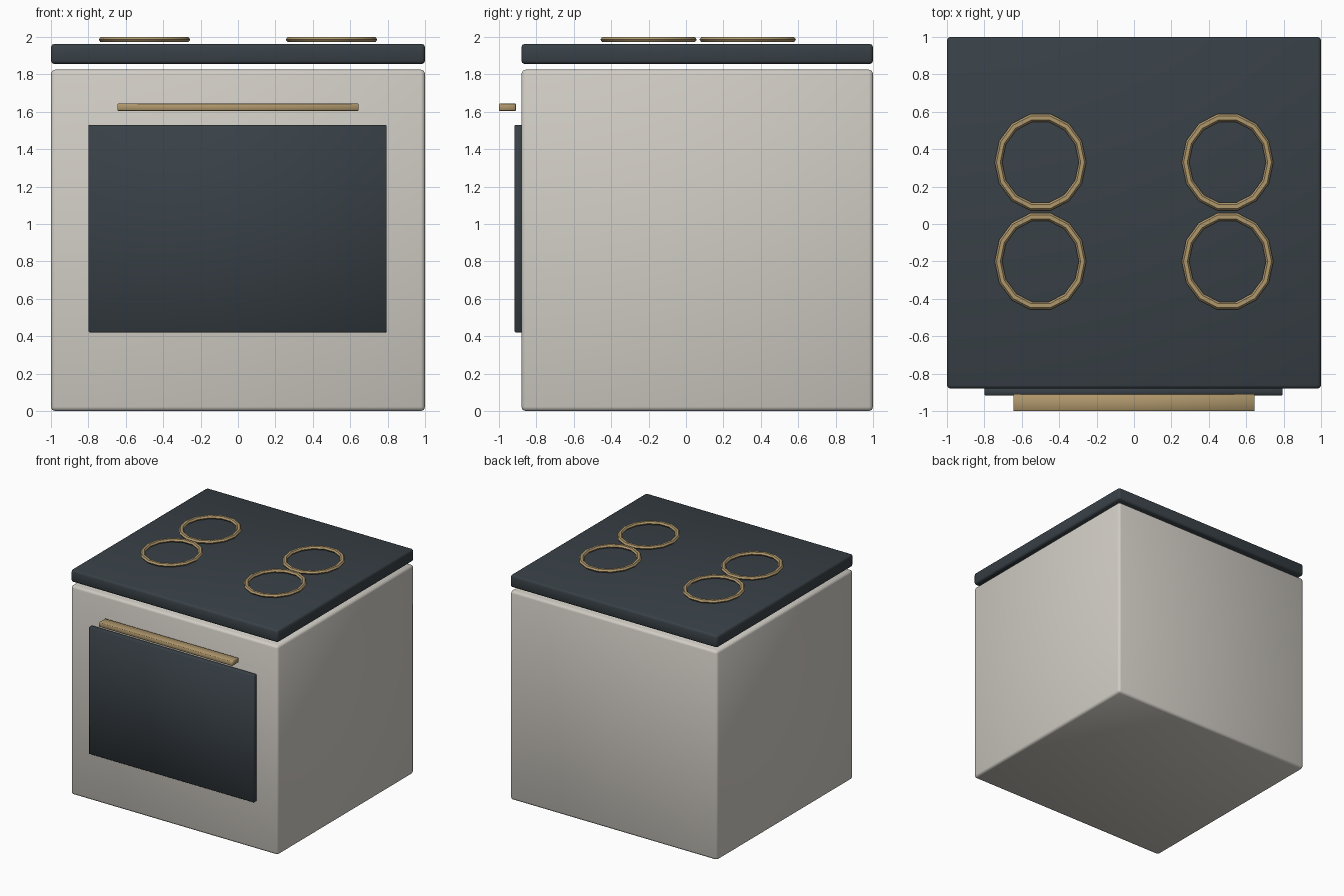
import bpy, math

if "Cube" in bpy.data.objects:
    bpy.data.objects.remove(bpy.data.objects["Cube"])


def material(name, rgb):
    m = bpy.data.materials.new(name)
    m.diffuse_color = (*rgb, 1)
    m.use_nodes = True
    m.node_tree.nodes["Principled BSDF"].inputs["Base Color"].default_value = m.diffuse_color
    return m


cream = material("cream_enamel", (0.64, 0.61, 0.56))
dark = material("dark_glass", (0.04, 0.052, 0.062))
brass = material("brass", (0.43, 0.31, 0.15))


def box(name, x, y, z, mat, bevel, segments=2):
    """Bevelled box from (min, max) ranges on each axis."""
    bpy.ops.mesh.primitive_cube_add(
        size=1, location=[(a + b) / 2 for a, b in (x, y, z)])
    o = bpy.context.object
    o.name = name
    o.scale = [b - a for a, b in (x, y, z)]
    bpy.ops.object.transform_apply(location=False, rotation=False, scale=True)
    o.data.materials.append(mat)
    mod = o.modifiers.new("Bevel", 'BEVEL')
    mod.width = bevel
    mod.segments = segments
    bpy.ops.object.modifier_apply(modifier=mod.name)
    bpy.ops.object.shade_smooth_by_angle(angle=math.radians(50))
    return o


# Cabinet and the cooktop slab hovering just above it
box("oven_body", (-1, 1), (-0.88, 1), (0, 1.825), cream, 0.022)
box("cooktop", (-1, 1), (-0.88, 1), (1.855, 1.963), dark, 0.018)

# Door glass and handle bar
box("oven_door", (-0.8, 0.795), (-0.917, -0.875), (0.42, 1.53), dark, 0.006, 1)
box("door_handle", (-0.645, 0.645), (-1, -0.91), (1.605, 1.643), brass, 0.003, 1)

# Four low-poly burner rings, slightly stretched front to back
for side, x in (("left", -0.5), ("right", 0.5)):
    for row, y in (("back", 0.33), ("front", -0.2)):
        bpy.ops.mesh.primitive_torus_add(
            major_segments=14, minor_segments=6,
            major_radius=0.225, minor_radius=0.02, location=(x, y, 1.986))
        ring = bpy.context.object
        ring.name = f"burner_ring_{row}_{side}"
        ring.scale = (1, 1.08, 0.8)
        bpy.ops.object.transform_apply(location=False, rotation=False, scale=True)
        ring.data.materials.append(brass)
        bpy.ops.object.shade_smooth_by_angle(angle=math.radians(35))
